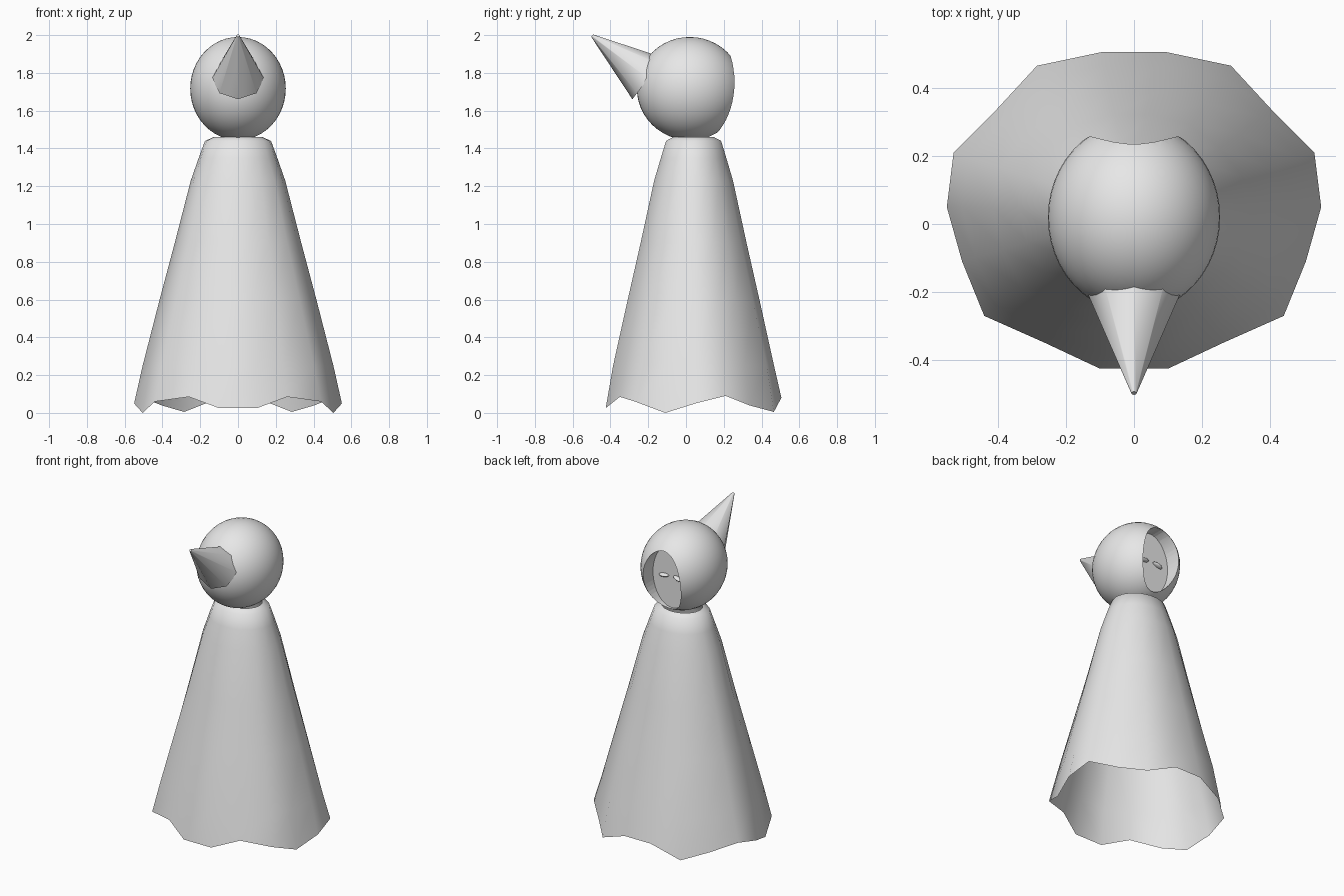
import bpy, bmesh
from math import radians, hypot
from mathutils import Vector

default = bpy.data.objects.get("Cube")
if default:
    bpy.data.objects.remove(default, do_unlink=True)

GREY = (0.8, 0.8, 0.8, 1)
cloth = bpy.data.materials.new("pale grey")
cloth.use_nodes = True
cloth.diffuse_color = GREY
cloth.node_tree.nodes["Principled BSDF"].inputs["Base Color"].default_value = GREY


def finish(obj, name, angle=40):
    """Name, colour and smooth one part."""
    obj.name = obj.data.name = name
    obj.data.materials.clear()
    obj.data.materials.append(cloth)
    bpy.ops.object.select_all(action='DESELECT')
    obj.select_set(True)
    bpy.context.view_layer.objects.active = obj
    bpy.ops.object.shade_smooth_by_angle(angle=radians(angle))
    return obj


def ellipsoid(name, centre, radii, segments, rings, tilt=0):
    bpy.ops.mesh.primitive_uv_sphere_add(segments=segments, ring_count=rings, radius=1,
                                         location=centre, rotation=(0, tilt, 0))
    obj = bpy.context.object
    obj.scale = radii
    return finish(obj, name)


# Robe: ragged hem outline (one half, front to back) lofted up to the neck
half_hem = [(0.1, -0.425, 0.025), (0.26, -0.35, 0.085), (0.44, -0.27, 0.06),
            (0.505, -0.11, 0), (0.55, 0.05, 0.05), (0.53, 0.21, 0.09),
            (0.405, 0.335, 0.04), (0.285, 0.465, 0.005), (0.095, 0.505, 0.08)]
hem = half_hem + [(-x, y, z) for x, y, z in reversed(half_hem)]
# height, half width, share of the hem shape that remains
levels = [(0.25, 0.505, 0.85), (0.6, 0.415, 0.55), (0.9, 0.335, 0.35), (1.23, 0.25, 0.15),
          (1.35, 0.208, 0), (1.44, 0.175, 0), (1.46, 0.13, 0)]
MID_Y, WIDE, DEEP = 0.04, 0.55, 0.465
bm = bmesh.new()
rows = [[bm.verts.new(p) for p in hem]]
for height, half_width, ragged in levels:
    row = []
    for x, y, z in hem:
        u, v = x / WIDE, (y - MID_Y) / DEEP
        size = ragged + (1 - ragged) / hypot(u, v)
        row.append(bm.verts.new((u * size * half_width,
                                 MID_Y + v * size * half_width * DEEP / WIDE, height)))
    rows.append(row)
for low, high in zip(rows, rows[1:]):
    for i in range(len(hem)):
        j = (i + 1) % len(hem)
        bm.faces.new((low[i], low[j], high[j], high[i]))
mesh = bpy.data.meshes.new("robe")
bm.to_mesh(mesh)
bm.free()
robe = bpy.data.objects.new("robe", mesh)
bpy.context.collection.objects.link(robe)
finish(robe, "robe", 60)

# Hood: ellipsoid with an oval face recess sunk into the rear
hood = ellipsoid("hood", (0, 0.02, 1.717), (0.253, 0.28, 0.273), 48, 24)
FACE_Y, DEPTH = 0.15, 0.3
bpy.ops.mesh.primitive_cylinder_add(vertices=48, radius=1, depth=1,
                                    location=(0, FACE_Y + DEPTH / 2, 1.688),
                                    rotation=(radians(90), 0, 0))
cutter = bpy.context.object
cutter.scale = (0.137, 0.203, DEPTH)
cutter.hide_render = True
cut = hood.modifiers.new("face_opening", 'BOOLEAN')
cut.operation = 'DIFFERENCE'
cut.solver = 'EXACT'
cut.object = cutter
bpy.context.view_layer.objects.active = hood
bpy.ops.object.modifier_apply(modifier=cut.name)
bpy.data.objects.remove(cutter, do_unlink=True)
finish(hood, "hood")

# Eyes: thin slits on the recessed face
for side, tilt in (("left", 4), ("right", -18)):
    x = 0.053 if side == "left" else -0.053
    ellipsoid(side + "_eye", (x, FACE_Y + 0.005, 1.69), (0.036, 0.02, 0.011), 16, 8, radians(tilt))

# Hood point: eight-sided spike rising from the front of the hood
base, tip = Vector((0, -0.2, 1.77)), Vector((0, -0.497, 1.997))
axis = tip - base
bpy.ops.mesh.primitive_cone_add(vertices=8, radius1=0.138, radius2=0.008, depth=axis.length,
                                location=(base + tip) / 2,
                                rotation=(axis.angle(Vector((0, 0, 1))), 0, 0))
finish(bpy.context.object, "hood_point", 60)
